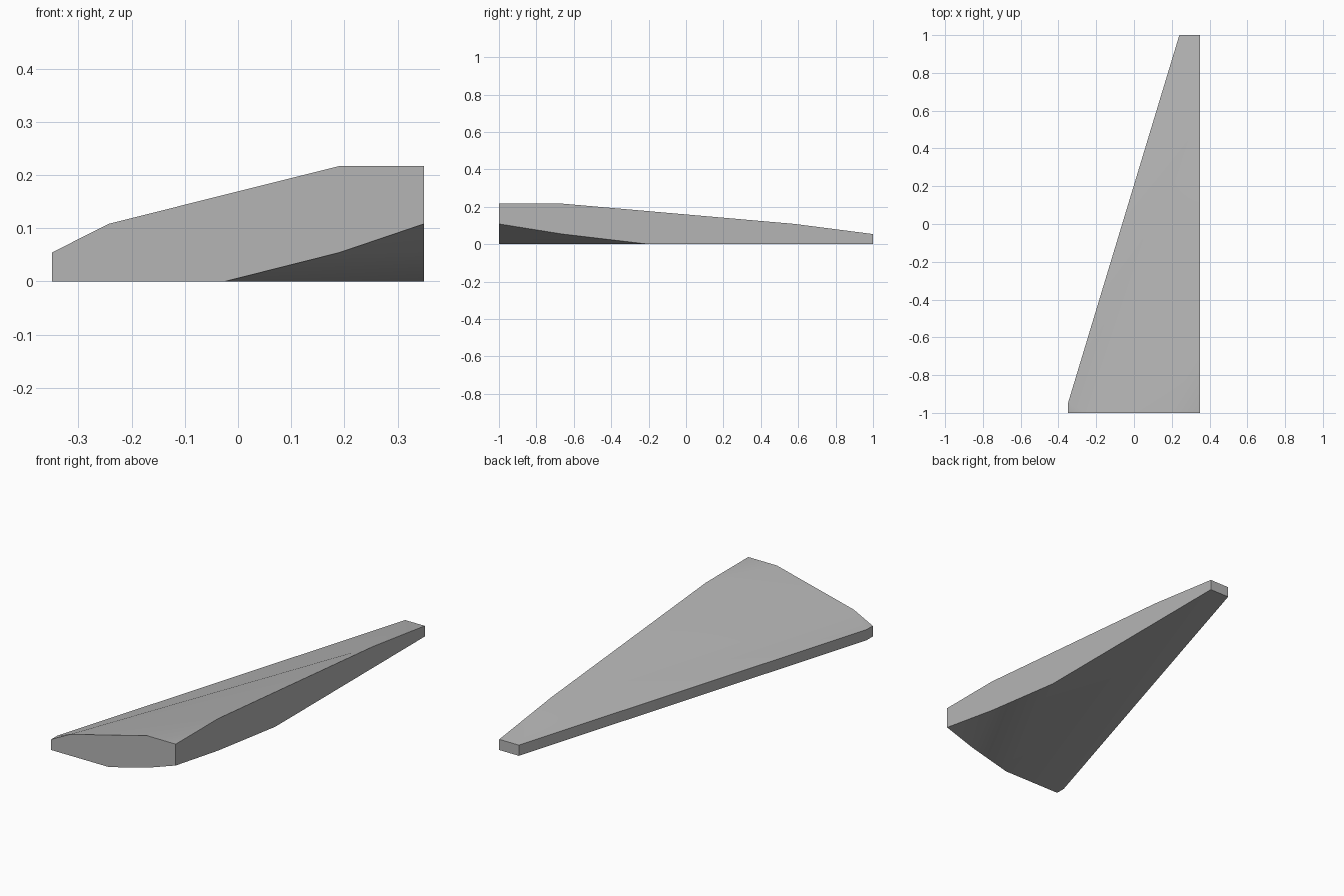
import bpy, bmesh, math

cube = bpy.data.objects.get("Cube")
if cube:
    bpy.data.objects.remove(cube, do_unlink=True)

STEP = 0.0542   # one layer of height
W, L = 0.35, 1.0

grey = bpy.data.materials.new("plain grey")
grey.use_nodes = True
colour = (0.46, 0.46, 0.46, 1)
grey.diffuse_color = colour
grey.node_tree.nodes["Principled BSDF"].inputs["Base Color"].default_value = colour

bm = bmesh.new()


def point(x, y, layer):
    return bm.verts.new((x, y, layer * STEP))


def contour(front_x, side_y, layer):
    """Two ends of a level line: on the front face and on the straight side."""
    return point(front_x, -L, layer), point(W, side_y, layer)


def rim(layer):
    return [point(-W, -L, layer), point(-W, -0.95, layer),
            point(0.24, L, layer), point(W, L, layer)]


# Thin outer rim, upper and lower
low, high = rim(0), rim(1)
for i in range(3):
    bm.faces.new((low[i], low[i + 1], high[i + 1], high[i]))

# Upper surface, rising in bands to a flat corner
mid = contour(-0.243, 0.58, 2)
crest = contour(0.19, -0.66, 4)
peak = point(W, -L, 4)
bm.faces.new((high[0], high[1], mid[0]))
bm.faces.new((high[1], high[2], mid[1], mid[0]))
bm.faces.new((high[2], high[3], mid[1]))
bm.faces.new((mid[0], mid[1], crest[1], crest[0]))
bm.faces.new((crest[0], crest[1], peak))

# Underside, flat and then lifting towards the same corner
keel = contour(-0.025, -0.2, 0)
lift = contour(0.19, -0.66, 1)
heel = point(W, -L, 2)
bm.faces.new((*low, keel[1], keel[0]))
bm.faces.new((keel[0], keel[1], lift[1], lift[0]))
bm.faces.new((lift[0], lift[1], heel))

# Flat front wall and straight side wall
for end, rim_index in ((0, 0), (1, 3)):
    bm.faces.new((low[rim_index], keel[end], lift[end], heel, peak,
                  crest[end], mid[end], high[rim_index]))

bmesh.ops.recalc_face_normals(bm, faces=bm.faces)
mesh = bpy.data.meshes.new("wing_panel")
bm.to_mesh(mesh)
bm.free()
mesh.materials.append(grey)
panel = bpy.data.objects.new("wing_panel", mesh)
bpy.context.collection.objects.link(panel)

# Soft bands, crisp outer edges
bpy.ops.object.select_all(action='DESELECT')
panel.select_set(True)
bpy.context.view_layer.objects.active = panel
bpy.ops.object.shade_smooth_by_angle(angle=math.radians(30))
